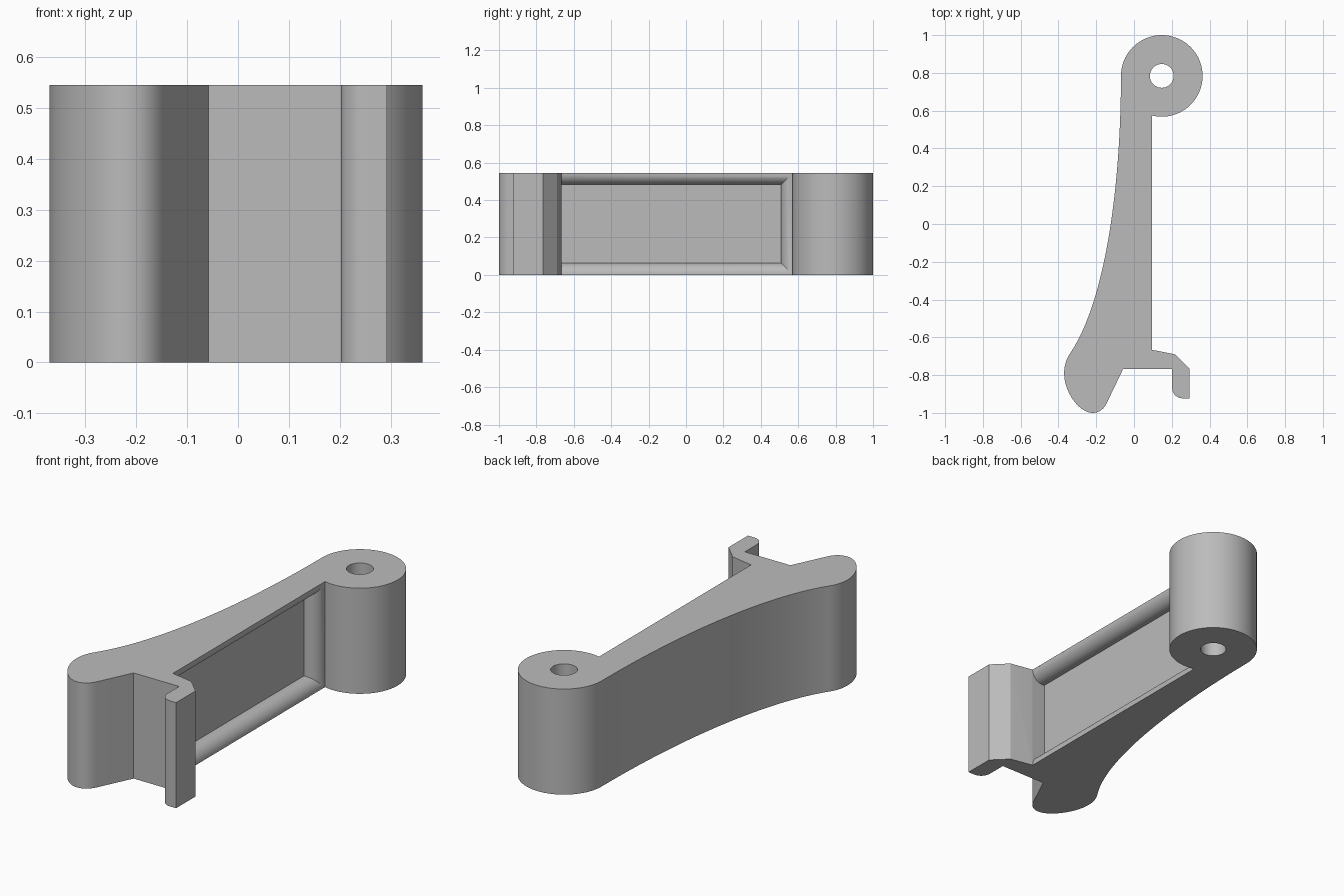
import bpy, bmesh, math
from mathutils import Vector
from mathutils.geometry import interpolate_bezier

cube = bpy.data.objects.get("Cube")
if cube:
    bpy.data.objects.remove(cube, do_unlink=True)

HEIGHT = 0.545
BOSS = Vector((0.147, 0.784))
BOSS_R = 0.216
FACE_X = 0.095      # flat side of the arm
HOOK_Y = -0.666     # where the hook leaves the arm
LIP = 0.063         # radius of the rounded pocket lip
DEPTH = 0.075

grey = bpy.data.materials.new("plain grey")
grey.use_nodes = True
grey.diffuse_color = (0.5, 0.5, 0.5, 1)
grey.node_tree.nodes["Principled BSDF"].inputs["Base Color"].default_value = (0.5, 0.5, 0.5, 1)


def make_object(name, bm):
    bmesh.ops.recalc_face_normals(bm, faces=bm.faces)
    mesh = bpy.data.meshes.new(name)
    bm.to_mesh(mesh)
    bm.free()
    mesh.materials.append(grey)
    obj = bpy.data.objects.new(name, mesh)
    bpy.context.collection.objects.link(obj)
    return obj


def loft(name, rings):
    """Skin matching closed rings and cap both ends."""
    bm = bmesh.new()
    loops = [[bm.verts.new(p) for p in ring] for ring in rings]
    n = len(loops[0])
    for a, b in zip(loops, loops[1:]):
        for i in range(n):
            j = (i + 1) % n
            bm.faces.new((a[i], a[j], b[j], b[i]))
    bm.faces.new(loops[0])
    bm.faces.new(loops[-1])
    return make_object(name, bm)


def extrude(name, outline, z0, z1):
    return loft(name, [[(x, y, z) for x, y in outline] for z in (z0, z1)])


def arc(centre, r, start, end, steps):
    angles = [math.radians(start + (end - start) * i / steps) for i in range(steps + 1)]
    return [(centre[0] + r * math.cos(a), centre[1] + r * math.sin(a)) for a in angles]


def bezier(a, b, c, d, steps):
    pts = interpolate_bezier(*[Vector((*p, 0)) for p in (a, b, c, d)], steps + 1)
    return [(p.x, p.y) for p in pts[1:]]


# Outline: pivot boss, curved back, rounded toe, then the hook
outline = arc(BOSS, BOSS_R, -104, 180, 64)
outline += bezier(outline[-1], (-0.07, 0.2), (-0.15, -0.4), (-0.335, -0.68), 32)
outline += bezier(outline[-1], (-0.36, -0.715), (-0.37, -0.755), (-0.37, -0.79), 8)
outline += bezier(outline[-1], (-0.37, -0.89), (-0.29, -1), (-0.22, -1), 14)
outline += bezier(outline[-1], (-0.185, -1), (-0.16, -0.98), (-0.145, -0.95), 8)
outline += [(-0.058, -0.768), (0.202, -0.768)]
outline += arc((0.257, -0.868), 0.055, 180, 270, 8)
outline += [(0.293, -0.923), (0.293, -0.765), (0.217, -0.69), (FACE_X, HOOK_Y)]
arm = extrude("lever_arm", outline, 0, HEIGHT)

# Pivot hole cutter
hole = extrude("hole_cutter", arc(BOSS, 0.063, 0, 351, 39), -0.1, HEIGHT + 0.1)


# Pocket cutter, narrowing inward along a rounded lip
def pocket_ring(x, inset):
    y0, y1 = HOOK_Y, 0.572 - inset
    return [(x, y0, inset), (x, y1, inset), (x, y1, HEIGHT - inset), (x, y0, HEIGHT - inset)]


steps = 12
rings = [pocket_ring(FACE_X + 0.01, 0.003)]
for i in range(steps + 1):
    a = math.radians(3 + 87 * i / steps)
    rings.append(pocket_ring(FACE_X - LIP * (1 - math.cos(a)), LIP * math.sin(a)))
rings.append(pocket_ring(FACE_X - DEPTH, LIP))
pocket = loft("pocket_cutter", rings)

# Cut the hole and pocket
bpy.context.view_layer.objects.active = arm
arm.select_set(True)
for cutter in (hole, pocket):
    cutter.hide_render = True
    mod = arm.modifiers.new("cut", "BOOLEAN")
    mod.operation = "DIFFERENCE"
    mod.solver = "EXACT"
    mod.object = cutter
    bpy.ops.object.modifier_apply(modifier=mod.name)
    bpy.data.objects.remove(cutter, do_unlink=True)

bpy.ops.object.shade_smooth_by_angle(angle=math.radians(25))
